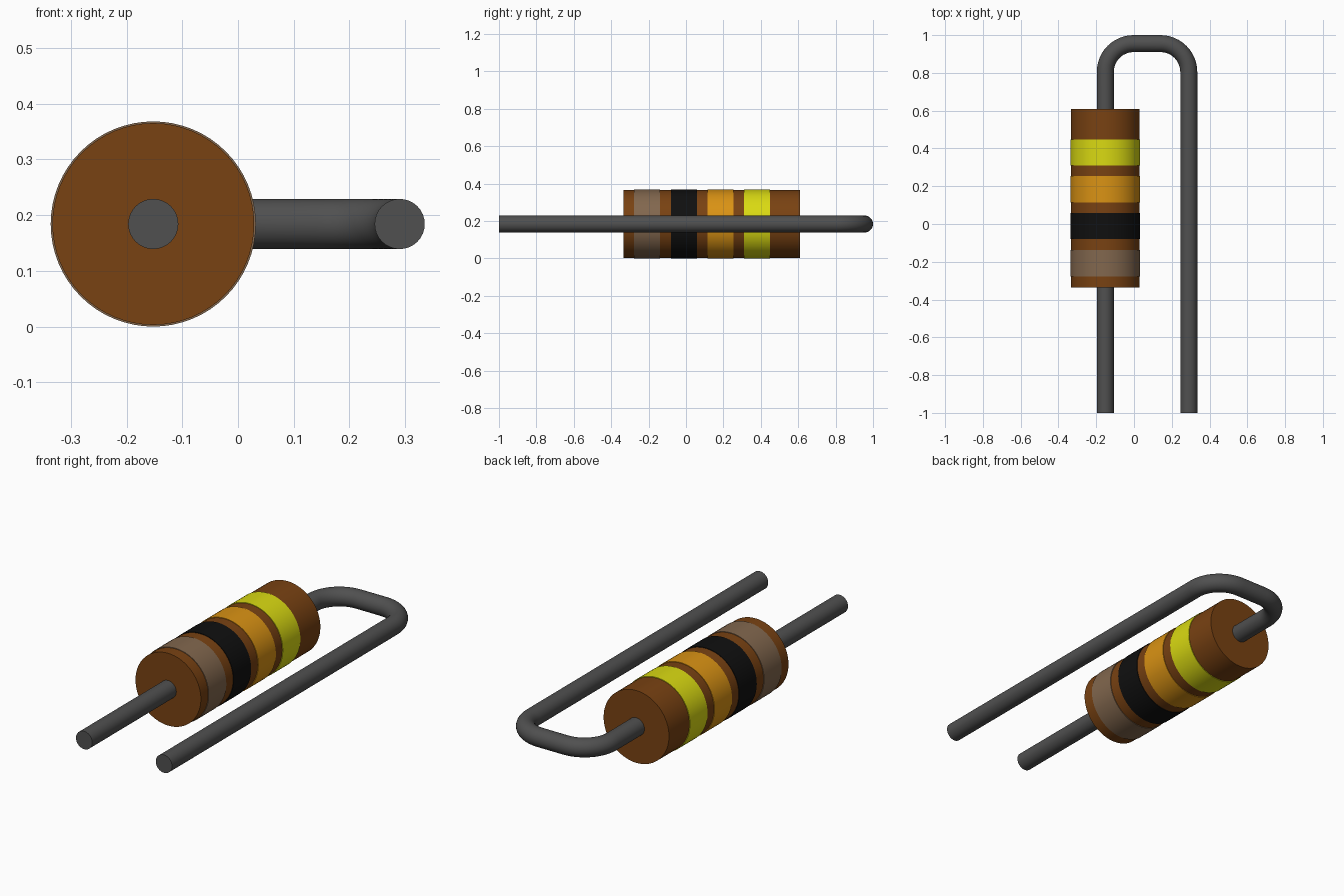
import bpy, bmesh, math
from mathutils import Vector

cube = bpy.data.objects.get("Cube")
if cube:
    bpy.data.objects.remove(cube, do_unlink=True)

AXIS_X, AXIS_Z = -0.152, 0.184      # centre line of the body
BODY_R, BAND_R, WIRE_R = 0.181, 0.184, 0.045


def material(name, rgb):
    m = bpy.data.materials.new(name)
    m.use_nodes = True
    m.diffuse_color = (*rgb, 1)
    bsdf = next(n for n in m.node_tree.nodes if n.type == 'BSDF_PRINCIPLED')
    bsdf.inputs["Base Color"].default_value = (*rgb, 1)
    return m


def sweep(name, rings, mat, sides, capped=True, closed=False):
    """Skin circles given as (centre, radius, heading angle in the ground plane)."""
    bm = bmesh.new()
    loops = []
    for centre, radius, heading in rings:
        side = Vector((math.sin(heading), -math.cos(heading), 0))
        loops.append([bm.verts.new(Vector(centre) + radius * (
            side * math.cos(2 * math.pi * i / sides)
            + Vector((0, 0, 1)) * math.sin(2 * math.pi * i / sides)))
            for i in range(sides)])
    pairs = list(zip(loops, loops[1:]))
    if closed:
        pairs.append((loops[-1], loops[0]))
    for a, b in pairs:
        for i in range(sides):
            j = (i + 1) % sides
            bm.faces.new((a[i], a[j], b[j], b[i]))
    if capped:
        bm.faces.new(loops[0][::-1])
        bm.faces.new(loops[-1])
    bmesh.ops.recalc_face_normals(bm, faces=bm.faces)
    mesh = bpy.data.meshes.new(name)
    bm.to_mesh(mesh)
    bm.free()
    mesh.materials.append(mat)
    obj = bpy.data.objects.new(name, mesh)
    bpy.context.collection.objects.link(obj)
    bpy.ops.object.select_all(action='DESELECT')
    obj.select_set(True)
    bpy.context.view_layer.objects.active = obj
    bpy.ops.object.shade_smooth_by_angle(angle=math.radians(35))
    return obj


def on_axis(y, radius):
    return ((AXIS_X, y, AXIS_Z), radius, math.pi / 2)


# Cylindrical body
brown = material("body brown", (0.19, 0.054, 0.006))
sweep("body", [on_axis(-0.335, BODY_R), on_axis(0.61, BODY_R)], brown, 64)

# Thin painted sleeves around the body
bands = [
    ("taupe_band", -0.277, (0.223, 0.136, 0.076)),
    ("black_band", -0.080, (0.005, 0.005, 0.005)),
    ("orange_band", 0.115, (0.70, 0.290, 0.007)),
    ("yellow_band", 0.309, (0.70, 0.70, 0.006)),
]
for name, y, rgb in bands:
    inner = BODY_R - 0.003
    y2 = y + 0.139
    sweep(name, [on_axis(y, inner), on_axis(y, BAND_R),
                 on_axis(y2, BAND_R), on_axis(y2, inner)],
          material(name.replace("_", " "), rgb), 64, capped=False, closed=True)

# Wire lead: through the body, round two bends and back to the front
steel = material("wire grey", (0.08, 0.08, 0.08))
RETURN_X, BEND, STEPS = 0.290, 0.15, 12
bend_y = 1.0 - WIRE_R - BEND
path = [((AXIS_X, -1, AXIS_Z), WIRE_R, math.pi / 2)]
for cx, start in ((AXIS_X + BEND, math.pi), (RETURN_X - BEND, math.pi / 2)):
    for i in range(STEPS + 1):
        a = start - math.pi / 2 * i / STEPS
        path.append(((cx + BEND * math.cos(a), bend_y + BEND * math.sin(a), AXIS_Z),
                     WIRE_R, a - math.pi / 2))
path.append(((RETURN_X, -1, AXIS_Z), WIRE_R, -math.pi / 2))
sweep("wire_lead", path, steel, 32)
